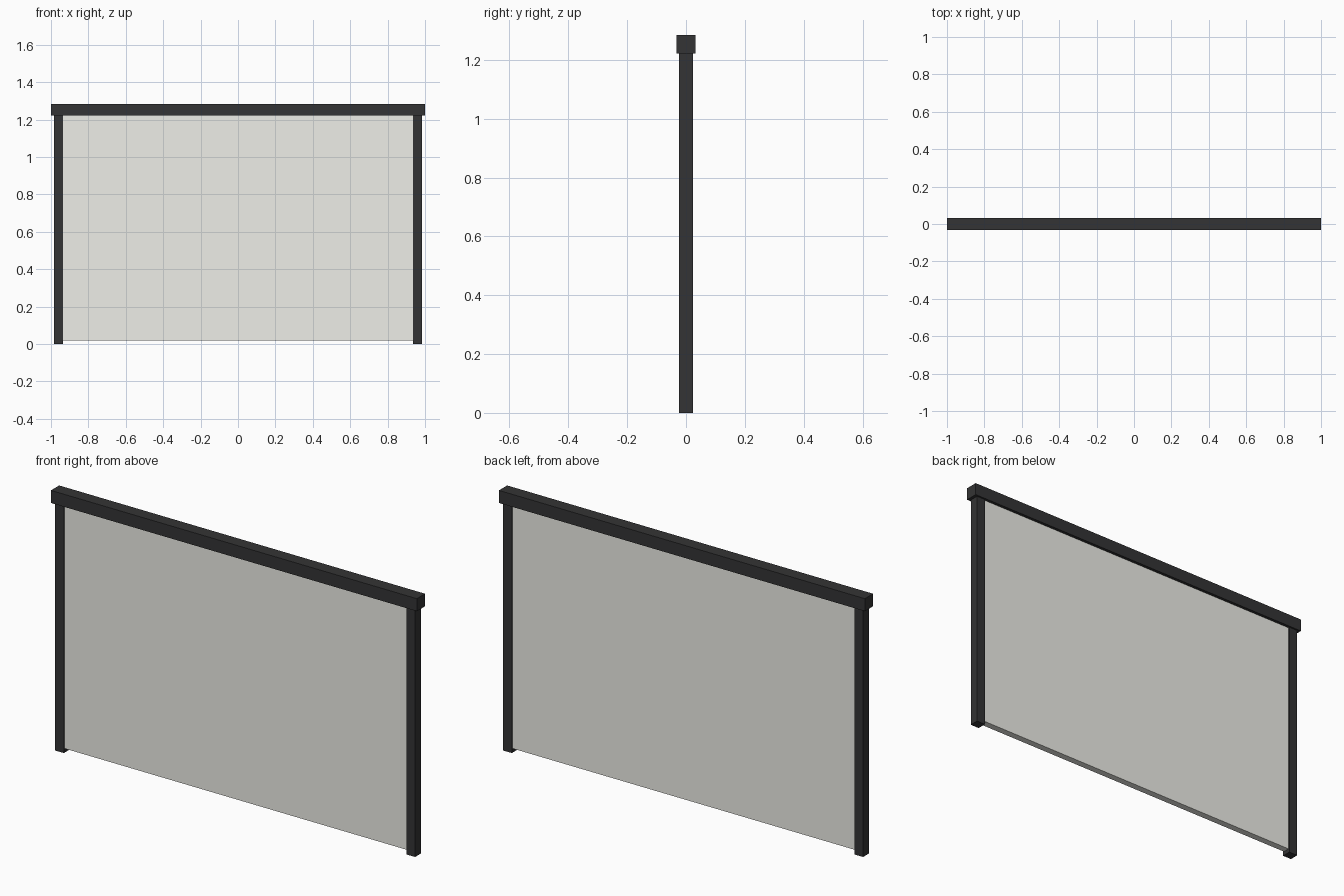
import bpy

if "Cube" in bpy.data.objects:
    bpy.data.objects.remove(bpy.data.objects["Cube"])


def material(name, color):
    m = bpy.data.materials.new(name)
    m.diffuse_color = color
    m.use_nodes = True
    m.node_tree.nodes["Principled BSDF"].inputs["Base Color"].default_value = m.diffuse_color
    return m


def box(name, lo, hi, mat):
    # axis-aligned box between two corners
    bpy.ops.mesh.primitive_cube_add(size=1, location=[(a + b) / 2 for a, b in zip(lo, hi)])
    ob = bpy.context.object
    ob.name = name
    ob.scale = [b - a for a, b in zip(lo, hi)]
    bpy.ops.object.transform_apply(location=False, rotation=False, scale=True)
    ob.data.materials.append(mat)
    return ob


dark = material("dark_frame", (0.034, 0.034, 0.035, 1))
pane = material("pane", (0.86, 0.86, 0.81, 0.6))

TOP, RAIL = 1.284, 1.222

# Top rail
box("top_rail", (-1, -0.032, RAIL), (1, 0.032, TOP), dark)

# Side posts
for name, s in (("left_post", -1), ("right_post", 1)):
    xs = sorted((s * 0.936, s * 0.984))
    box(name, (xs[0], -0.023, 0), (xs[1], 0.023, RAIL), dark)

# Infill panel, recessed between the posts and clear of the ground
box("infill_panel", (-0.936, -0.017, 0.02), (0.936, 0.017, RAIL), pane)
